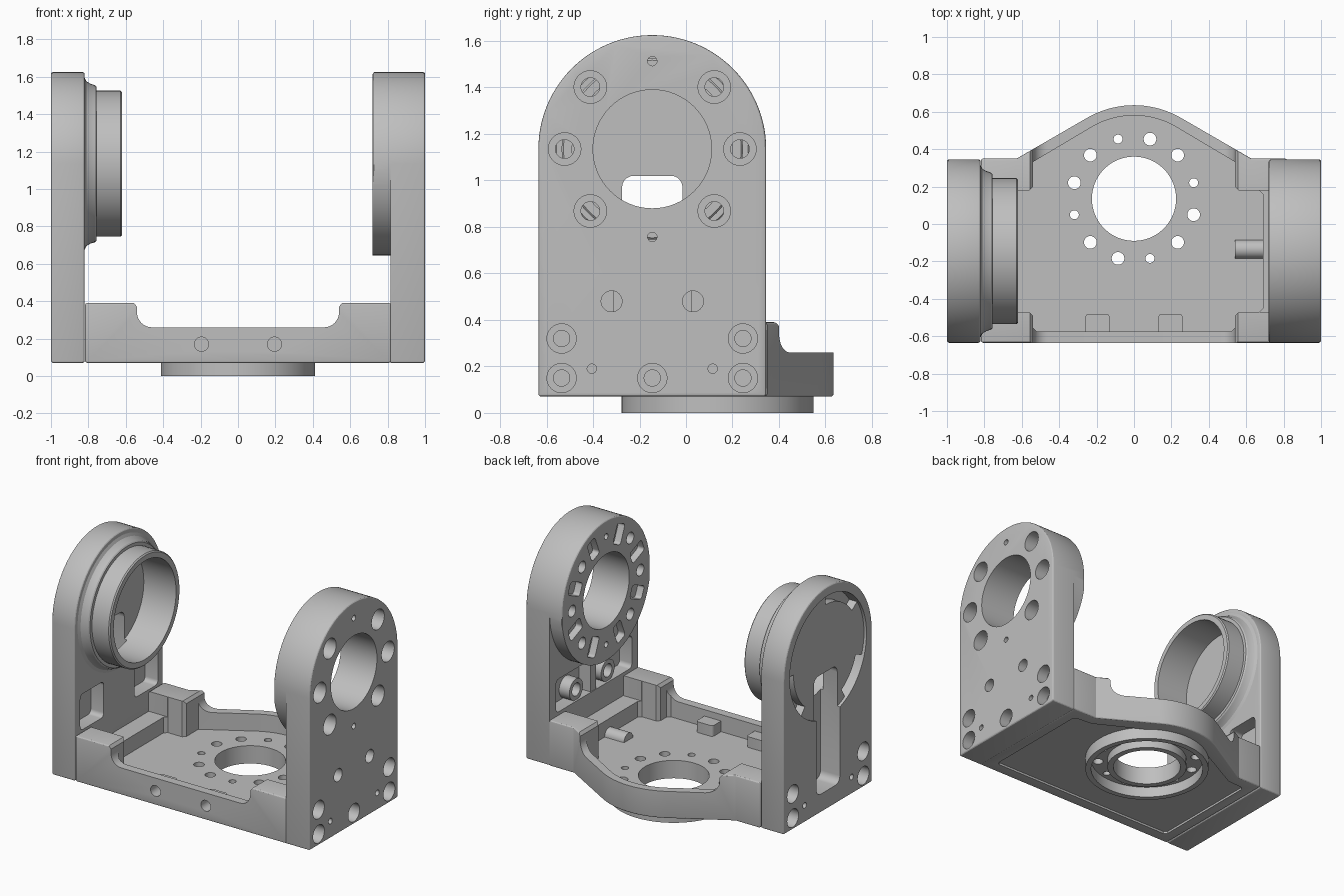
import bpy
import bmesh
from math import cos, sin, pi, radians

cube = bpy.data.objects.get("Cube")
if cube:
    bpy.data.objects.remove(cube, do_unlink=True)

metal = bpy.data.materials.new("machined grey")
metal.use_nodes = True
grey = (0.52, 0.52, 0.52, 1)
metal.diffuse_color = grey
metal.node_tree.nodes["Principled BSDF"].inputs["Base Color"].default_value = grey

CY, CZ = -0.145, 1.135   # centre of the pivot axis
R = 0.49                 # radius of the cheek plates
HUB = 0.135              # y of the base bearing centre
LOW = 0.07               # underside of the frame


def make_object(bm, name):
    bmesh.ops.recalc_face_normals(bm, faces=bm.faces)
    mesh = bpy.data.meshes.new(name)
    bm.to_mesh(mesh)
    bm.free()
    mesh.materials.append(metal)
    obj = bpy.data.objects.new(name, mesh)
    bpy.context.collection.objects.link(obj)
    return obj


def place(axis, p, h):
    return {"x": (h, *p), "y": (p[0], h, p[1]), "z": (*p, h)}[axis]


def loft(axis, rings, name="helper"):
    """Skin a list of (outline, height) pairs into a closed solid."""
    bm = bmesh.new()
    loops = [[bm.verts.new(place(axis, p, h)) for p in pts] for pts, h in rings]
    for a, b in zip(loops, loops[1:]):
        for i in range(len(a)):
            j = (i + 1) % len(a)
            bm.faces.new((a[i], a[j], b[j], b[i]))
    bm.faces.new(loops[0])
    bm.faces.new(loops[-1])
    return make_object(bm, name)


def prism(axis, pts, lo, hi, name="helper"):
    return loft(axis, [(pts, lo), (pts, hi)], name)


def arc(cx, cy, r, a0, a1, n=12):
    steps = [radians(a0 + (a1 - a0) * i / n) for i in range(n + 1)]
    return [(cx + r * cos(t), cy + r * sin(t)) for t in steps]


def disc(axis, c, r, lo, hi, n=32):
    return prism(axis, arc(*c, r, 0, 360, n)[:-1], lo, hi)


def rounded(x0, x1, y0, y1, r):
    return (arc(x1 - r, y1 - r, r, 0, 90, 5) + arc(x0 + r, y1 - r, r, 90, 180, 5)
            + arc(x0 + r, y0 + r, r, 180, 270, 5) + arc(x1 - r, y0 + r, r, 270, 360, 5))


def box(axis, x0, x1, y0, y1, lo, hi, r=0.03):
    return prism(axis, rounded(x0, x1, y0, y1, r), lo, hi)


def mirrored(half):
    """Complete a right-hand outline (bottom to top) with its left half."""
    return half + [(-x, y) for x, y in reversed(half)]


def carve(obj, steps, bevel=0.012):
    """Bevel the body, then apply cuts and joins in order."""
    mod = obj.modifiers.new("edge", "BEVEL")
    mod.width, mod.segments, mod.limit_method = bevel, 3, "ANGLE"
    mod.angle_limit = radians(40)
    for kind, helper in steps:
        helper.hide_render = True
        mod = obj.modifiers.new(kind, "BOOLEAN")
        mod.operation, mod.solver, mod.object = kind, "EXACT", helper
    graph = bpy.context.evaluated_depsgraph_get()
    mesh = bpy.data.meshes.new_from_object(obj.evaluated_get(graph))
    obj.modifiers.clear()
    obj.data = mesh
    for _, helper in steps:
        bpy.data.objects.remove(helper, do_unlink=True)
    bpy.ops.object.select_all(action="DESELECT")
    obj.select_set(True)
    bpy.context.view_layer.objects.active = obj
    bpy.ops.object.shade_smooth_by_angle(angle=radians(20))


CUT, JOIN = "DIFFERENCE", "UNION"
cheek = [(CY - R, LOW), (CY + R, LOW)] + arc(CY, CZ, R, 0, 180, 56)


def foot_bolts(side, centre=True):
    """Counterbored bolt holes and dowel holes at the foot of a cheek."""
    spots = [(CY + s * 0.39, z) for s in (-1, 1) for z in (0.15, 0.32)]
    spots += [(CY, 0.15)] if centre else []
    cuts = []
    for p in spots:
        cuts.append((CUT, disc("x", p, 0.063, side * 0.92, side * 1.1)))
        cuts.append((CUT, disc("x", p, 0.035, side * 0.84, side * 1.1)))
    for s in (-1, 1):
        cuts.append((CUT, disc("x", (CY + s * 0.26, 0.19), 0.02, side * 0.93, side * 1.1)))
    return cuts


# Left cheek: drive flange side
left = prism("x", cheek, 0.72, 1.0, "left_cheek")
below_boss = ([(CY - 0.6, 0), (CY + 0.6, 0), (CY + 0.6, CZ)]
              + arc(CY, CZ, R, 0, -180, 56) + [(CY - 0.6, CZ)])
steps = [(CUT, prism("x", below_boss, 0.6, 0.815)),
         (CUT, disc("x", (CY, CZ), 0.255, 0.6, 1.1, 64)),
         (CUT, box("x", CY - 0.42, CY + 0.42, 0.41, 0.64, 0.7, 0.91))]
for s in (-1, 1):
    p = (CY + s * 0.175, 0.48)
    steps += [(JOIN, disc("x", p, 0.075, 0.83, 0.93)), (CUT, disc("x", p, 0.045, 0.6, 1.1))]
    steps.append((CUT, disc("x", (CY, CZ + s * 0.378), 0.02, 0.6, 1.1)))
steps.append((JOIN, box("x", CY - 0.03, CY + 0.03, 0.38, 0.66, 0.82, 0.93, 0.01)))
for a in (0, 45, 135, 180, 225, 315):
    p = arc(CY, CZ, 0.377, a, a, 1)[0]
    steps += [(CUT, disc("x", p, 0.07, 0.87, 1.1)), (CUT, disc("x", p, 0.04, 0.6, 1.1))]
for k in range(8):
    t = radians(22.5 + 45 * k)
    slot = [(CY + u * cos(t) - v * sin(t), CZ + u * sin(t) + v * cos(t))
            for u, v in rounded(0.3, 0.44, -0.045, 0.045, 0.02)]
    steps.append((CUT, prism("x", slot, 0.6, 0.77)))
carve(left, steps + foot_bolts(1))

# Right cheek: bearing tube side
right = prism("x", cheek, -1.0, -0.82, "right_cheek")
flare = [(-0.9, 0.46), (-0.82, 0.46), (-0.81, 0.44), (-0.79, 0.428), (-0.765, 0.42),
         (-0.757, 0.412), (-0.757, 0.39), (-0.628, 0.39), (-0.62, 0.382)]
tube = loft("x", [(arc(CY, CZ, r, 0, 360, 72)[:-1], x) for x, r in flare])
steps = [(JOIN, tube),
         (CUT, disc("x", (CY, CZ), 0.345, -0.87, -0.5, 72)),
         (CUT, disc("x", (CY, CZ), 0.425, -1.1, -0.98, 72))]
# Curved grooves round the outer recess
for a0, a1 in ((90, 145), (-50, 0), (200, 240)):
    groove = arc(CY, CZ, 0.425, a0, a1, 16) + arc(CY, CZ, 0.355, a1, a0, 16)
    steps.append((CUT, prism("x", groove, -1.1, -0.92)))
# Cable slot opening into the tube, and inner pockets beside it
steps.append((CUT, box("x", CY - 0.13, CY + 0.13, 0.2, 1.02, -1.1, -0.85, 0.05)))
for s in (-1, 1):
    y0, y1 = sorted((CY + s * 0.17, CY + s * 0.43))
    steps.append((CUT, box("x", y0, y1, 0.4, 0.65, -0.92, -0.7)))
carve(right, steps + foot_bolts(-1, False))

# Base tray with rounded back
outline = mirrored([(0.818, CY - R), (0.818, 0.35), (0.627, 0.35)]
                   + arc(0, HUB, 0.5, 60, 89, 12))
base = prism("z", outline, LOW, 0.39, "base_tray")
dip = mirrored(arc(0.46, 0.34, 0.08, -90, 0, 8) + [(0.54, 0.37), (0.56, 0.395), (0.56, 0.6)])
tray = mirrored([(0.52, -0.575), (0.54, -0.555), (0.54, -0.49), (0.56, -0.47),
                 (0.67, -0.47), (0.69, -0.45), (0.69, 0.16), (0.67, 0.18),
                 (0.56, 0.18), (0.54, 0.2), (0.54, 0.332)]
                + arc(0, HUB, 0.445, 60, 89, 12))
panel = mirrored([(0.72, -0.55), (0.74, -0.53), (0.74, 0.24), (0.72, 0.26), (0.6, 0.27)]
                 + arc(0, HUB, 0.4, 60, 89, 8))
steps = [(CUT, prism("y", dip, -1, 1)),
         (CUT, prism("z", tray, 0.14, 0.6)),
         (CUT, prism("z", panel, 0, LOW + 0.015))]
for s in (-1, 1):
    x0, x1 = sorted((s * 0.66, s * 0.9))
    steps.append((CUT, box("z", x0, x1, -0.47, 0.18, 0.25, 0.6, 0.02)))
    # Screw lugs inside the front wall
    x = s * 0.195
    steps += [(JOIN, box("z", x - 0.065, x + 0.065, -0.605, -0.48, 0.12, 0.215, 0.02)),
              (CUT, disc("y", (x, 0.17), 0.038, -0.8, -0.5))]
steps.append((JOIN, disc("x", (-0.135, 0.14), 0.05, 0.54, 0.72)))
# Bearing seat under the tray
steps += [(JOIN, disc("z", (0, HUB), 0.413, 0, 0.11, 96)),
          (CUT, disc("z", (0, HUB), 0.375, -0.1, 0.075, 96)),
          (JOIN, disc("z", (0, HUB), 0.265, 0.015, 0.11, 96)),
          (CUT, disc("z", (0, HUB), 0.225, -0.1, 0.6, 96))]
for k in range(12):
    p = arc(0, HUB, 0.33, 15 + 30 * k, 15 + 30 * k, 1)[0]
    steps.append((CUT, disc("z", p, 0.024 if k % 3 == 0 else 0.034, -0.1, 0.6, 24)))
carve(base, steps)
